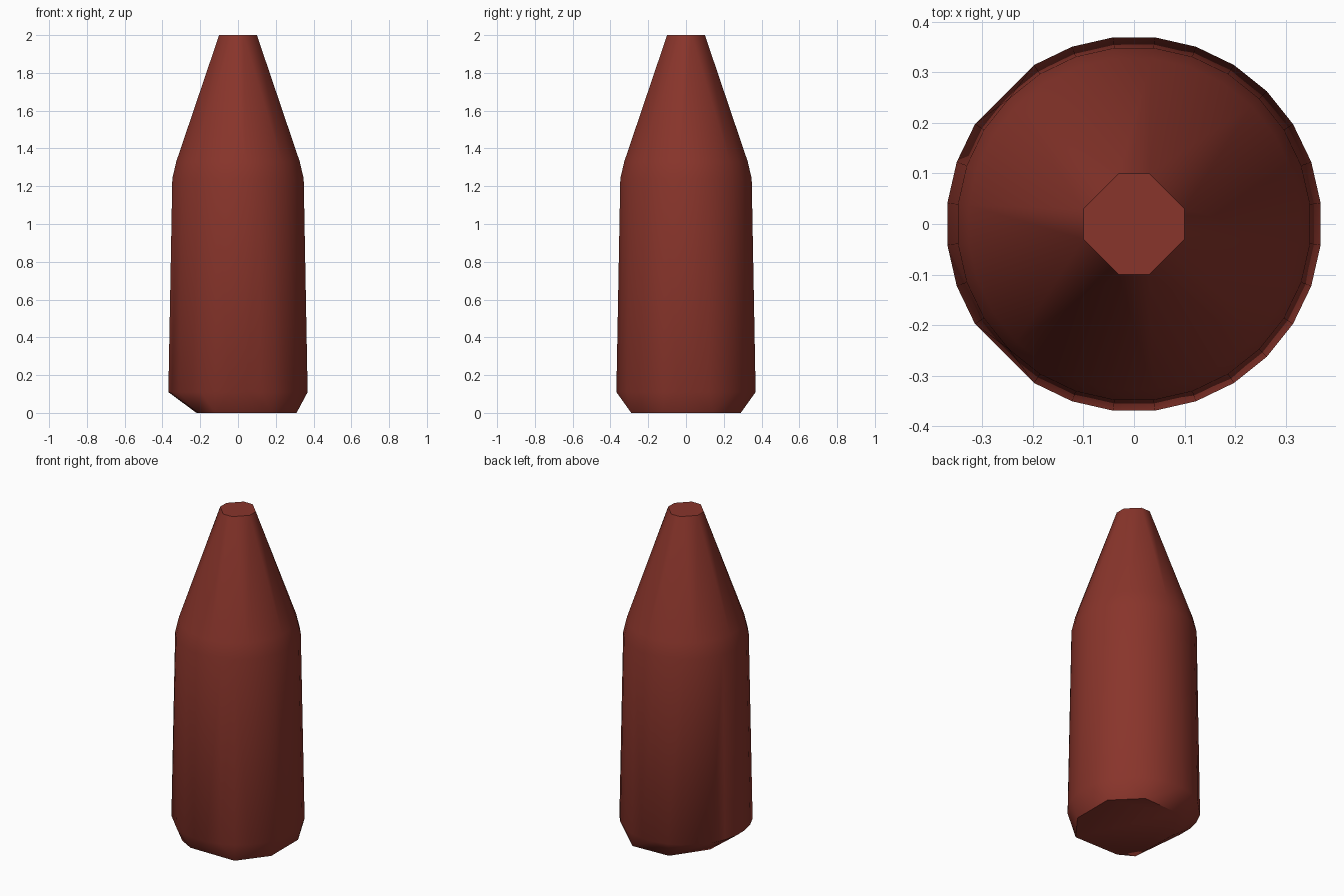
import bpy, bmesh, math

cube = bpy.data.objects.get("Cube")
if cube:
    bpy.data.objects.remove(cube, do_unlink=True)

# Dark red material
red = bpy.data.materials.new("brick red")
red.use_nodes = True
colour = (0.25, 0.035, 0.024, 1)
red.diffuse_color = colour
bsdf = red.node_tree.nodes["Principled BSDF"]
bsdf.inputs["Base Color"].default_value = colour
bsdf.inputs["Roughness"].default_value = 0.7

SIDES = 28


def ring(radius, z, skip=()):
    """Points of a round cross-section, with some corners left out."""
    pts = []
    for i in range(SIDES):
        if i not in skip:
            a = 2 * math.pi * (i + 0.5) / SIDES
            pts.append((radius * math.cos(a), radius * math.sin(a), z))
    return pts


# Tapered body: lower rim, shoulder and start of the cone
points = ring(0.371, 0.11, skip=(10, 17))
points += ring(0.35, 1.24)
points += ring(0.329, 1.33)

# Blunt eight-sided tip
for a, b in ((0.1, 0.03), (0.03, 0.1)):
    points += [(sx * a, sy * b, 2.0) for sx in (-1, 1) for sy in (-1, 1)]

# Roughly chipped base, cut back further on the right
base = [(-0.21, -0.24), (-0.12, -0.29), (0.18, -0.29), (0.31, -0.12),
        (0.31, 0.14), (0.16, 0.29), (-0.08, 0.28), (-0.22, 0.08)]
points += [(x, y, 0.0) for x, y in base]

# The body is convex, so one hull skins all the sections
bm = bmesh.new()
for p in points:
    bm.verts.new(p)
hull = bmesh.ops.convex_hull(bm, input=bm.verts)
loose = [v for v in bm.verts if not v.link_faces]
bmesh.ops.delete(bm, geom=loose, context='VERTS')
bmesh.ops.dissolve_limit(bm, angle_limit=math.radians(1),
                         verts=bm.verts, edges=bm.edges)
bmesh.ops.recalc_face_normals(bm, faces=bm.faces)

mesh = bpy.data.meshes.new("pointed_body")
bm.to_mesh(mesh)
bm.free()
mesh.materials.append(red)
body = bpy.data.objects.new("pointed_body", mesh)
bpy.context.collection.objects.link(body)

# Smooth sides with a crisp tip
bpy.ops.object.select_all(action='DESELECT')
body.select_set(True)
bpy.context.view_layer.objects.active = body
bpy.ops.object.shade_smooth_by_angle(angle=math.radians(45))
